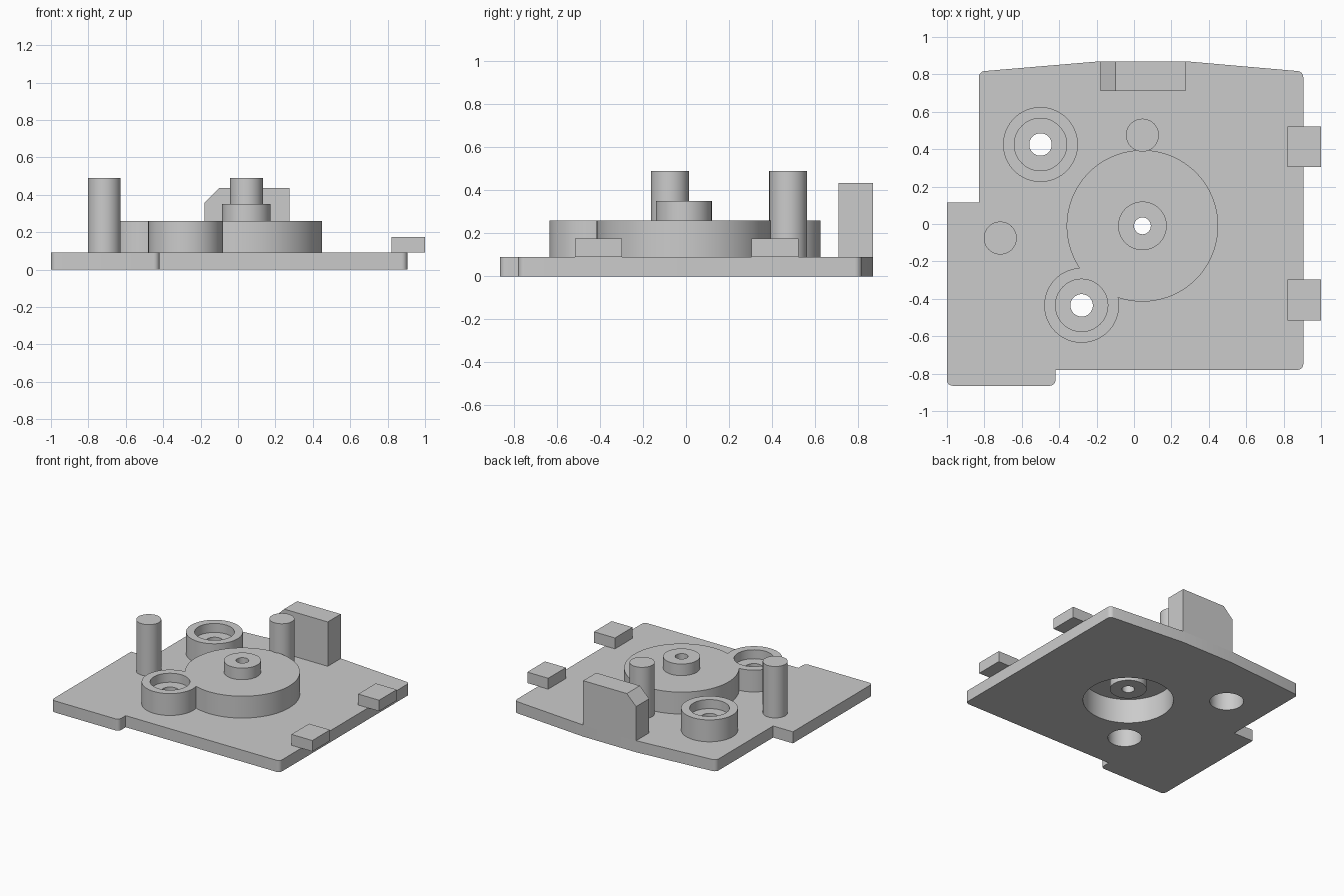
import bpy, bmesh, math
from mathutils import Vector

cube = bpy.data.objects.get("Cube")
if cube:
    bpy.data.objects.remove(cube, do_unlink=True)

grey = bpy.data.materials.new("plain grey")
grey.use_nodes = True
grey.diffuse_color = (0.6, 0.6, 0.6, 1)
grey.node_tree.nodes["Principled BSDF"].inputs["Base Color"].default_value = (0.6, 0.6, 0.6, 1)

PLATE_TOP, RIM_TOP, POST_TOP = 0.09, 0.26, 0.49
HUB = (0.045, -0.01)
SOCKETS = {"rear": (-0.5, 0.425), "front": (-0.28, -0.435)}


def add_object(name, bm):
    bmesh.ops.recalc_face_normals(bm, faces=bm.faces)
    mesh = bpy.data.meshes.new(name)
    bm.to_mesh(mesh)
    bm.free()
    mesh.materials.append(grey)
    obj = bpy.data.objects.new(name, mesh)
    bpy.context.collection.objects.link(obj)
    return obj


def prism(name, points, direction, rounded=(), radius=0.03):
    """Extrude a flat outline, rounding the corners listed by index."""
    bm = bmesh.new()
    verts = [bm.verts.new(p) for p in points]
    bm.faces.new(verts)
    if rounded:
        bmesh.ops.bevel(bm, geom=[verts[i] for i in rounded], offset=radius,
                        segments=6, profile=0.5, affect='VERTICES')
    result = bmesh.ops.extrude_face_region(bm, geom=list(bm.faces))
    moved = [g for g in result["geom"] if isinstance(g, bmesh.types.BMVert)]
    bmesh.ops.translate(bm, verts=moved, vec=Vector(direction))
    return add_object(name, bm)


def cylinder(name, centre, radius, bottom, top, sides=64):
    bm = bmesh.new()
    bmesh.ops.create_cone(bm, cap_ends=True, segments=sides, radius1=radius,
                          radius2=radius, depth=top - bottom)
    bmesh.ops.translate(bm, verts=bm.verts,
                        vec=(centre[0], centre[1], (top + bottom) / 2))
    return add_object(name, bm)


def combine(target, tool, operation):
    """Apply a boolean and discard the tool."""
    mod = target.modifiers.new("boolean", 'BOOLEAN')
    mod.operation, mod.solver, mod.object = operation, 'EXACT', tool
    bpy.context.view_layer.objects.active = target
    bpy.ops.object.modifier_apply(modifier=mod.name)
    bpy.data.objects.remove(tool, do_unlink=True)


# Base plate with stepped sides and a sloped rear edge
outline = [(-1, -0.865), (-0.42, -0.865), (-0.42, -0.78), (0.905, -0.78),
           (0.905, 0.815), (0.275, 0.87), (-0.18, 0.87), (-0.83, 0.815),
           (-0.83, 0.115), (-1, 0.115)]
base = prism("base_plate", [(x, y, 0) for x, y in outline],
             (0, 0, PLATE_TOP), rounded=(0, 1, 3, 4, 7))

# Central drum and the two socket bosses
combine(base, cylinder("drum", HUB, 0.405, 0.04, RIM_TOP, 128), 'UNION')
for where, centre in SOCKETS.items():
    combine(base, cylinder(where + "_boss", centre, 0.2, 0.04, RIM_TOP), 'UNION')

# Hollow under the drum, with the hub running through its ceiling
combine(base, cylinder("drum_hollow", HUB, 0.32, -0.1, 0.19, 128), 'DIFFERENCE')
combine(base, cylinder("hub", HUB, 0.13, 0.09, 0.35), 'UNION')
combine(base, cylinder("hub_bore", HUB, 0.045, -0.1, 0.5, 32), 'DIFFERENCE')

# Socket recesses above and below a thin web with a through hole
for where, centre in SOCKETS.items():
    for radius, bottom, top in ((0.14, 0.19, 0.4), (0.12, -0.1, 0.15), (0.06, -0.1, 0.4)):
        combine(base, cylinder(where + "_bore", centre, radius, bottom, top), 'DIFFERENCE')

# Upright posts
parts = [base]
for name, centre in (("rear_post", (0.045, 0.475)), ("side_post", (-0.715, -0.075))):
    parts.append(cylinder(name, centre, 0.088, PLATE_TOP, POST_TOP))

# Rear block with one chamfered top corner
block = [(-0.18, PLATE_TOP), (0.275, PLATE_TOP), (0.275, 0.435), (-0.1, 0.435), (-0.18, 0.355)]
prism("rear_block", [(x, 0.71, z) for x, z in block], (0, 0.16, 0))

# Overhanging tabs on the left edge
for name, y in (("front_tab", -0.515), ("rear_tab", 0.305)):
    tab = [(0.82, y), (1, y), (1, y + 0.217), (0.82, y + 0.217)]
    prism(name, [(a, b, PLATE_TOP) for a, b in tab], (0, 0, 0.085))

# Smooth the round walls, keeping rims crisp
bpy.ops.object.select_all(action='DESELECT')
for obj in parts:
    obj.select_set(True)
bpy.context.view_layer.objects.active = base
bpy.ops.object.shade_smooth_by_angle(angle=math.radians(30))
